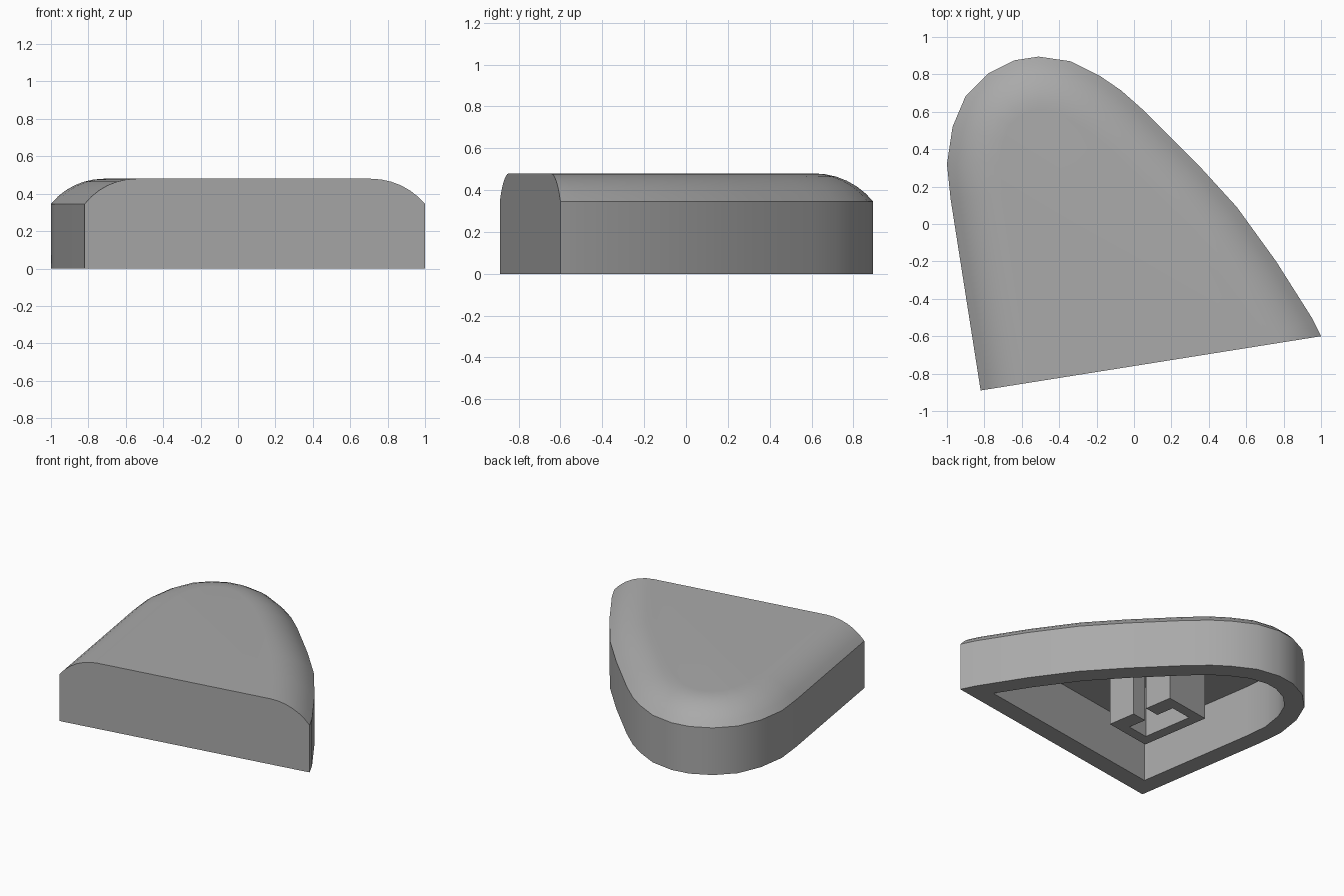
import bpy, bmesh, math
from mathutils import Vector, Matrix

cube = bpy.data.objects.get("Cube")
if cube:
    bpy.data.objects.remove(cube)

WALL, RIM_Z, TOP_Z, CEILING_Z, ROUND = 0.13, 0.345, 0.48, 0.375, 0.28

grey = bpy.data.materials.new("light grey")
grey.use_nodes = True
grey.diffuse_color = (0.4, 0.4, 0.4, 1)
grey.node_tree.nodes["Principled BSDF"].inputs["Base Color"].default_value = grey.diffuse_color

# Plan outline, counter-clockwise; the first edge is the flat front
outline = [Vector(p) for p in (
    (-0.82, -0.89), (1, -0.6), (0.95, -0.5), (0.76, -0.2), (0.55, 0.09), (0.34, 0.32),
    (0.06, 0.6), (-0.07, 0.715), (-0.18, 0.79), (-0.34, 0.87), (-0.51, 0.895),
    (-0.64, 0.875), (-0.78, 0.805), (-0.9, 0.685), (-0.97, 0.52), (-1, 0.32), (-0.98, 0.13))]


def inset(points, side, front):
    """Move every edge inwards: the front edge by one distance, the rest by another."""
    n, result = len(points), []
    for i, p in enumerate(points):
        a, b = (p - points[i - 1]).normalized(), (points[(i + 1) % n] - p).normalized()
        na, nb = Vector((-a.y, a.x)), Vector((-b.y, b.x))
        da = front if i == 1 else side
        db = front if i == 0 else side
        det = na.x * nb.y - na.y * nb.x
        result.append(p + Vector((da * nb.y - db * na.y, db * na.x - da * nb.x)) / det)
    return result


def make_object(name, bm):
    bmesh.ops.recalc_face_normals(bm, faces=bm.faces)
    mesh = bpy.data.meshes.new(name)
    bm.to_mesh(mesh)
    bm.free()
    mesh.materials.append(grey)
    obj = bpy.data.objects.new(name, mesh)
    bpy.context.collection.objects.link(obj)
    return obj


def loft(name, rings):
    """Skin a list of (points, z) rings and cap both ends."""
    bm = bmesh.new()
    loops = [[bm.verts.new((p.x, p.y, z)) for p in pts] for pts, z in rings]
    n = len(loops[0])
    for low, high in zip(loops, loops[1:]):
        for i in range(n):
            j = (i + 1) % n
            bm.faces.new((low[i], low[j], high[j], high[i]))
    bm.faces.new(loops[0])
    bm.faces.new(loops[-1])
    return make_object(name, bm)


# Hollow shell: ceiling, inner wall, rim, outer wall, then the rounded shoulder
hollow = inset(outline, WALL, WALL)
rings = [(hollow, CEILING_Z), (hollow, 0), (outline, 0), (outline, RIM_Z)]
rise = TOP_Z - RIM_Z
radius = (ROUND ** 2 + rise ** 2) / (2 * rise)
sweep = math.asin(ROUND / radius)
STEPS = 6
for k in range(1, STEPS + 1):
    angle = sweep * (1 - k / STEPS)
    side = ROUND - radius * math.sin(angle)
    rings.append((inset(outline, side, 0), TOP_Z - radius * (1 - math.cos(angle))))
shell = loft("domed_shell", rings)

# Underside clip: box with a pocket that opens through a slot in one long side
turn = Matrix.Rotation(math.atan2(0.29, 1.82), 2)
half = [(0.178, 0.055), (0.178, 0.263), (-0.178, 0.263)]
pocket = [(-0.1, 0.19), (0.065, 0.19), (0.065, 0.055)]
profile = half + [(u, -v) for u, v in reversed(half)]
profile += [(u, -v) for u, v in reversed(pocket)] + pocket
centre = Vector((-0.275, -0.085))
clip_points = [centre + turn @ Vector(p) for p in profile]
clip = loft("underside_clip", [(clip_points, 0), (clip_points, CEILING_Z + 0.01)])

# Smooth curved walls, keep real edges sharp
bpy.ops.object.select_all(action='DESELECT')
for obj in (shell, clip):
    obj.select_set(True)
bpy.context.view_layer.objects.active = shell
bpy.ops.object.shade_smooth_by_angle(angle=math.radians(30))
